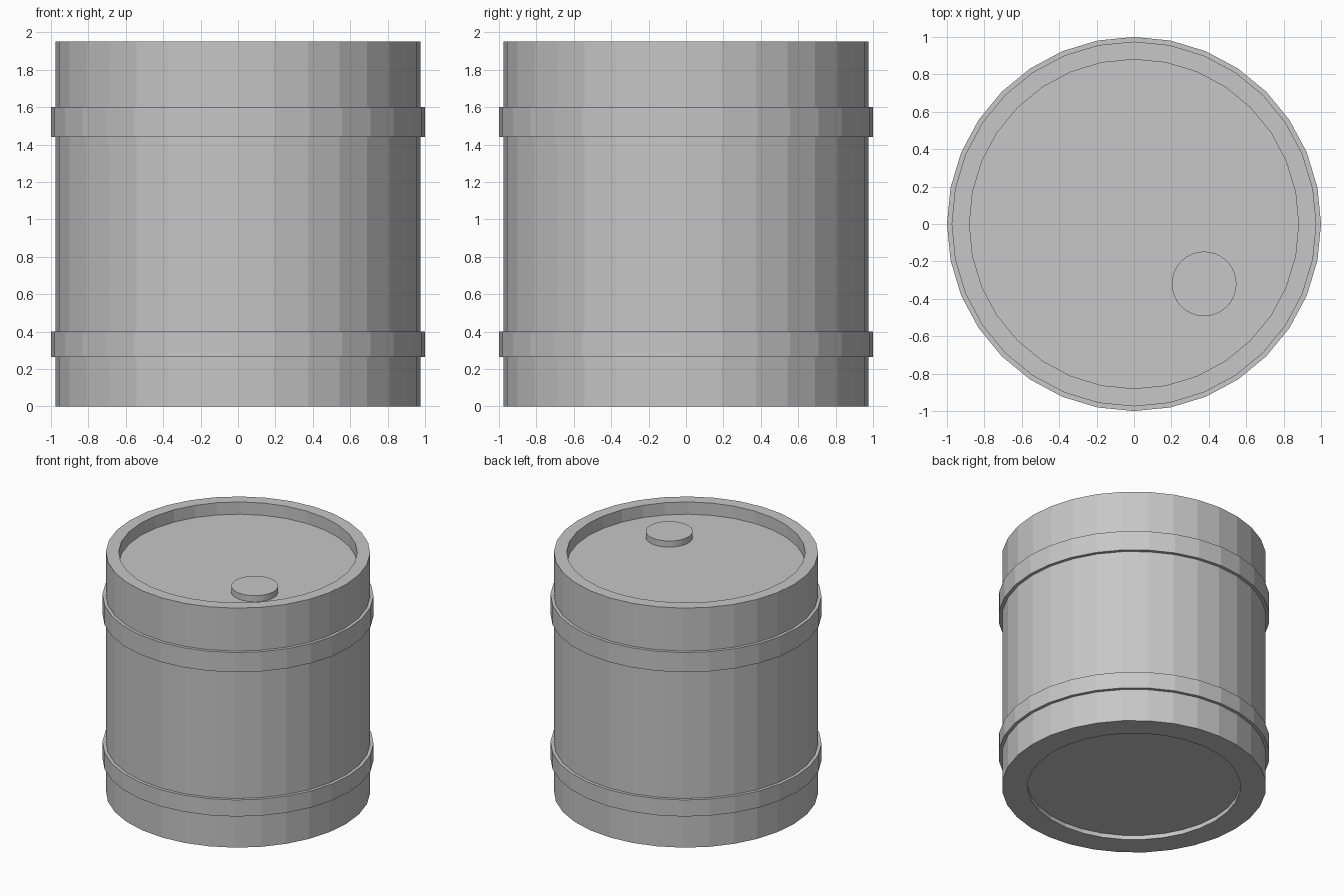
import bpy, bmesh
from math import cos, sin, pi

cube = bpy.data.objects.get("Cube")
if cube:
    bpy.data.objects.remove(cube)

SIDES = 32

steel = bpy.data.materials.new("grey_steel")
steel.use_nodes = True
grey = (0.57, 0.57, 0.57, 1)
steel.diffuse_color = grey
steel.node_tree.nodes["Principled BSDF"].inputs["Base Color"].default_value = grey


def lathe(name, profile, closed=False, center=(0, 0)):
    """Turn (radius, z) points around the z axis; cap the ends or close the loop."""
    bm = bmesh.new()
    rings = []
    for r, z in profile:
        angles = [2 * pi * i / SIDES for i in range(SIDES)]
        rings.append([bm.verts.new((r * cos(a), r * sin(a), z)) for a in angles])
    pairs = list(zip(rings, rings[1:]))
    if closed:
        pairs.append((rings[-1], rings[0]))
    else:
        bm.faces.new(rings[0])
        bm.faces.new(rings[-1])
    for low, high in pairs:
        for i in range(SIDES):
            j = (i + 1) % SIDES
            bm.faces.new((low[i], low[j], high[j], high[i]))
    bmesh.ops.recalc_face_normals(bm, faces=bm.faces)
    mesh = bpy.data.meshes.new(name)
    bm.to_mesh(mesh)
    bm.free()
    mesh.materials.append(steel)
    obj = bpy.data.objects.new(name, mesh)
    obj.location = (*center, 0)
    bpy.context.collection.objects.link(obj)
    return obj


# Drum with a recessed base and a recessed lid
lathe("drum_body", [(0.785, 0.035), (0.785, 0), (0.975, 0),
                    (0.975, 1.95), (0.88, 1.95), (0.88, 1.85)])

# Raised hoops around the wall
for name, low, high in (("lower_hoop", 0.265, 0.40), ("upper_hoop", 1.44, 1.60)):
    lathe(name, [(0.96, low), (1, low), (1, high), (0.96, high)], closed=True)

# Filler cap on the lid
lathe("filler_cap", [(0.173, 1.845), (0.173, 1.90)], center=(0.375, -0.32))
